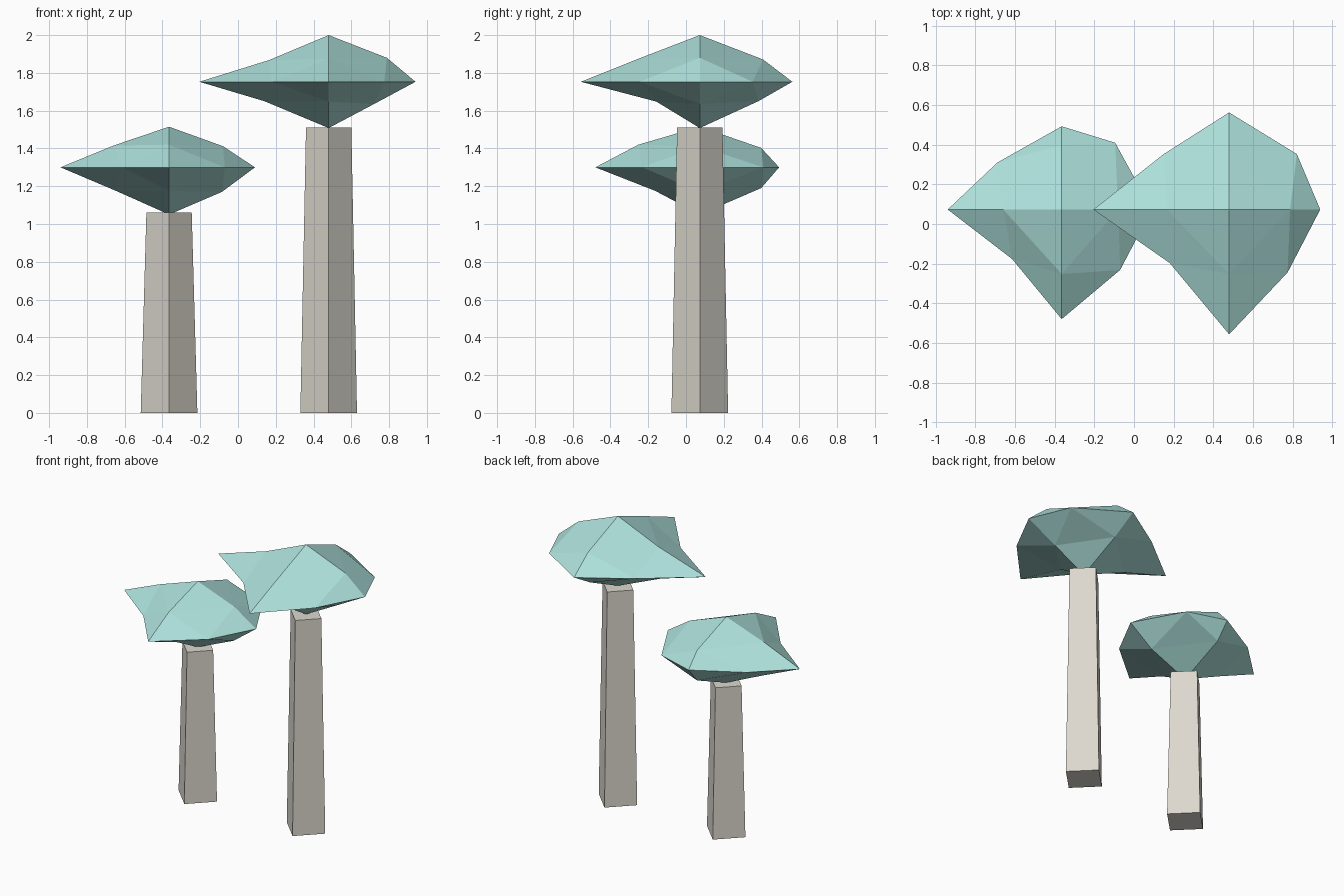
import bpy, bmesh, math
from itertools import product

if "Cube" in bpy.data.objects:
    bpy.data.objects.remove(bpy.data.objects["Cube"])


def material(name, rgb):
    m = bpy.data.materials.new(name)
    m.diffuse_color = (*rgb, 1)
    m.use_nodes = True
    m.node_tree.nodes["Principled BSDF"].inputs["Base Color"].default_value = m.diffuse_color
    return m


BARK = material("bark", (0.72, 0.69, 0.62))
LEAF = material("leaf", (0.42, 0.75, 0.71))


def finish(bm, name, mat, loc):
    bmesh.ops.recalc_face_normals(bm, faces=bm.faces)
    me = bpy.data.meshes.new(name)
    bm.to_mesh(me)
    bm.free()
    me.materials.append(mat)
    ob = bpy.data.objects.new(name, me)
    ob.location = loc
    bpy.context.collection.objects.link(ob)


# Trunk: tapered four-sided post with a corner to the front
def trunk(name, x, y, height):
    bm = bmesh.new()
    bmesh.ops.create_cone(bm, cap_ends=True, segments=4, radius1=0.15,
                          radius2=0.12, depth=height)
    finish(bm, name, BARK, (x, y, height / 2))


# Canopy: octahedron divided once, with each ring point pushed in or out.
# tips: -x +x -y +y -z +z; each ring is listed in sign order (--, -+, +-, ++)
def canopy(name, loc, tips, xy, xz, yz):
    bm = bmesh.new()
    pts = {}
    for i, d in enumerate(tips):
        axis, s = i // 2, (-1, 1)[i % 2]
        key, co = [0, 0, 0], [0, 0, 0]
        key[axis], co[axis] = s, s * d
        pts[tuple(key)] = bm.verts.new(co)
    for (a, b), ring in (((0, 1), xy), ((0, 2), xz), ((1, 2), yz)):
        for (sa, sb), (da, db) in zip(product((-1, 1), repeat=2), ring):
            key, co = [0, 0, 0], [0, 0, 0]
            key[a], key[b] = sa, sb
            co[a], co[b] = sa * da, sb * db
            pts[tuple(key)] = bm.verts.new(co)
    for x, y, z in product((-1, 1), repeat=3):
        px, py, pz = pts[x, 0, 0], pts[0, y, 0], pts[0, 0, z]
        pxy, pxz, pyz = pts[x, y, 0], pts[x, 0, z], pts[0, y, z]
        for f in ((px, pxy, pxz), (py, pyz, pxy), (pz, pxz, pyz), (pxy, pyz, pxz)):
            bm.faces.new(f)
    finish(bm, name, LEAF, loc)


# Short tree
trunk("short_trunk", -0.365, 0.073, 1.06)
canopy("short_canopy", (-0.365, 0.073, 1.3),
       (0.575, 0.455, 0.553, 0.42, 0.25, 0.215),
       ((0.25, 0.25), (0.325, 0.237), (0.295, 0.305), (0.27, 0.337)),
       ((0.28, 0.125), (0.295, 0.115), (0.28, 0.13), (0.285, 0.112)),
       ((0.235, 0.125), (0.325, 0.12), (0.325, 0.11), (0.325, 0.103)))

# Tall tree
trunk("tall_trunk", 0.48, 0.073, 1.51)
canopy("tall_canopy", (0.48, 0.073, 1.753),
       (0.685, 0.46, 0.63, 0.49, 0.245, 0.247),
       ((0.3, 0.27), (0.33, 0.28), (0.295, 0.318), (0.342, 0.28)),
       ((0.34, 0.103), (0.315, 0.115), (0.24, 0.118), (0.308, 0.127)),
       ((0.23, 0.105), (0.325, 0.122), (0.31, 0.103), (0.335, 0.118)))
